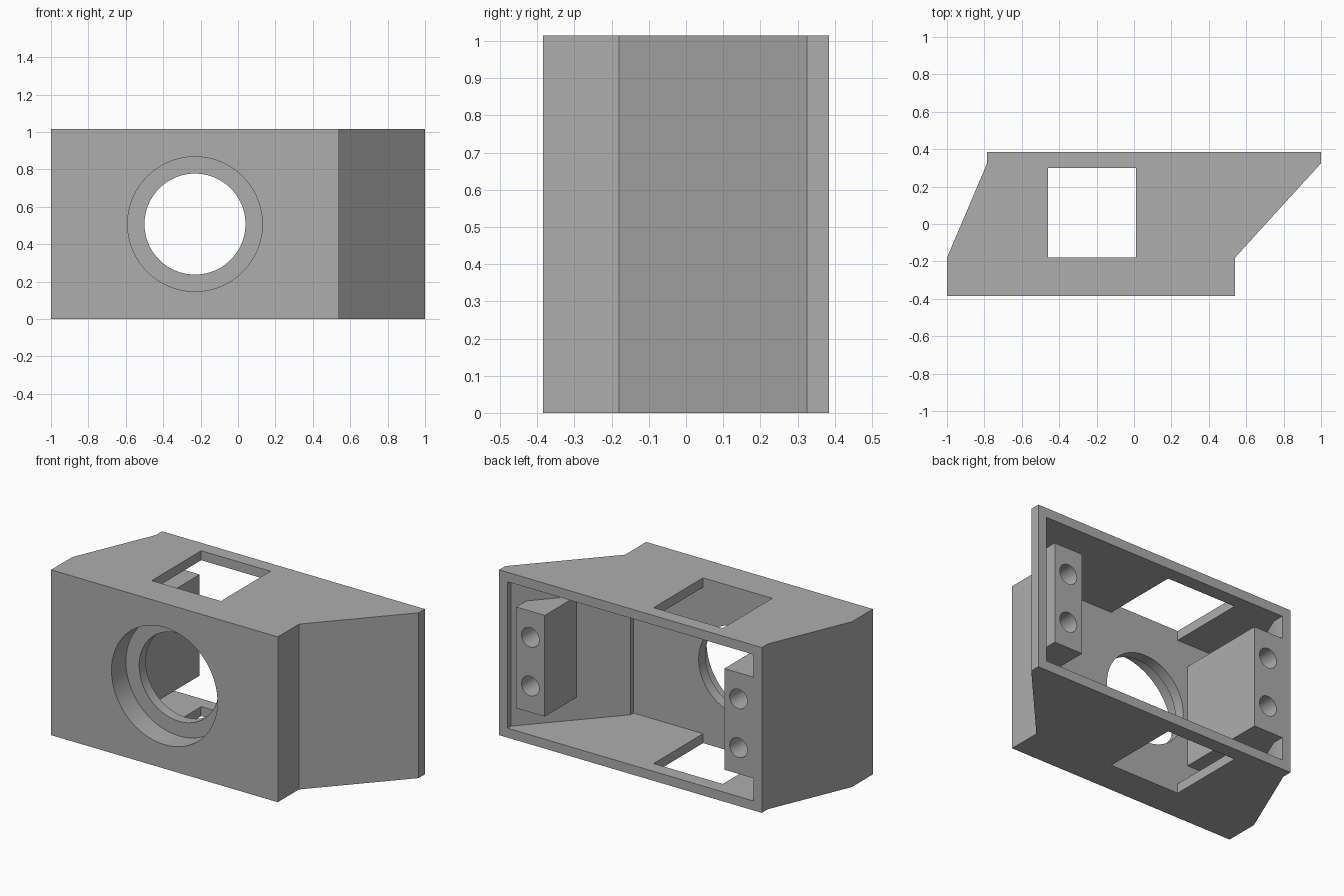
import bpy, bmesh, math
from mathutils import Matrix, Vector

cube = bpy.data.objects.get("Cube")
if cube:
    bpy.data.objects.remove(cube, do_unlink=True)

HEIGHT, WALL = 1.015, 0.058
FRONT, BACK, INNER = -0.385, 0.385, -0.18

grey = bpy.data.materials.new("plain grey")
grey.use_nodes = True
grey.diffuse_color = (0.42, 0.42, 0.42, 1)
grey.node_tree.nodes["Principled BSDF"].inputs["Base Color"].default_value = grey.diffuse_color


def link(name, bm):
    bmesh.ops.recalc_face_normals(bm, faces=bm.faces)
    mesh = bpy.data.meshes.new(name)
    bm.to_mesh(mesh)
    bm.free()
    mesh.materials.append(grey)
    obj = bpy.data.objects.new(name, mesh)
    bpy.context.collection.objects.link(obj)
    return obj


def prism(name, outline, z0, z1):
    bm = bmesh.new()
    face = bm.faces.new([bm.verts.new((x, y, z0)) for x, y in outline])
    top = bmesh.ops.extrude_face_region(bm, geom=[face])["geom"]
    verts = [v for v in top if isinstance(v, bmesh.types.BMVert)]
    bmesh.ops.translate(bm, verts=verts, vec=(0, 0, z1 - z0))
    return link(name, bm)


def box(name, x0, x1, y0, y1, z0, z1):
    return prism(name, [(x0, y0), (x1, y0), (x1, y1), (x0, y1)], z0, z1)


def rod(name, x, z, radius, y0, y1, sides):
    bm = bmesh.new()
    place = Matrix.Translation(Vector((x, (y0 + y1) / 2, z))) @ Matrix.Rotation(math.pi / 2, 4, "X")
    bmesh.ops.create_cone(bm, cap_ends=True, segments=sides, radius1=radius,
                          radius2=radius, depth=y1 - y0, matrix=place)
    return link(name, bm)


def cut(target, cutter):
    mod = target.modifiers.new("cut", "BOOLEAN")
    mod.operation, mod.solver, mod.object = "DIFFERENCE", "EXACT", cutter
    bpy.context.view_layer.objects.active = target
    bpy.ops.object.modifier_apply(modifier=mod.name)
    bpy.data.objects.remove(cutter, do_unlink=True)


# Outer shell with slanted sides
housing = prism("housing", [
    (-1, FRONT), (0.54, FRONT), (0.54, INNER), (1, 0.325),
    (1, BACK), (-0.785, BACK), (-0.785, 0.325), (-1, INNER)], 0, HEIGHT)

# Hollow open at the back, leaving the two mounting blocks standing
cavity = prism("cavity_cutter", [
    (-0.937, INNER), (0.483, INNER), (0.483, -0.153), (0.942, 0.352),
    (0.942, 0.5), (-0.727, 0.5), (-0.727, 0.313)], WALL, HEIGHT - WALL)
cut(cavity, box("left_block", 0.69, 0.884, 0, 1, 0.197, 0.818))
cut(cavity, box("right_block", -1.2, -0.53, -0.4, 1, 0.197, 0.818))
cut(housing, cavity)

# Square windows through top and bottom
cut(housing, box("window_cutter", -0.46, 0.01, INNER, 0.3, -0.1, 1.2))

# Stepped round opening in the front
cut(housing, rod("counterbore_cutter", -0.23, HEIGHT / 2, 0.36, -0.6, -0.245, 96))
cut(housing, rod("opening_cutter", -0.23, HEIGHT / 2, 0.27, -0.6, -0.1, 96))

# Blind screw holes in the blocks
for x in (0.788, -0.626):
    for z in (0.358, 0.657):
        cut(housing, rod("screw_hole_cutter", x, z, 0.06, 0.235, 0.6, 32))

bpy.ops.object.select_all(action="DESELECT")
housing.select_set(True)
bpy.context.view_layer.objects.active = housing
bpy.ops.object.shade_smooth_by_angle(angle=math.radians(30))
